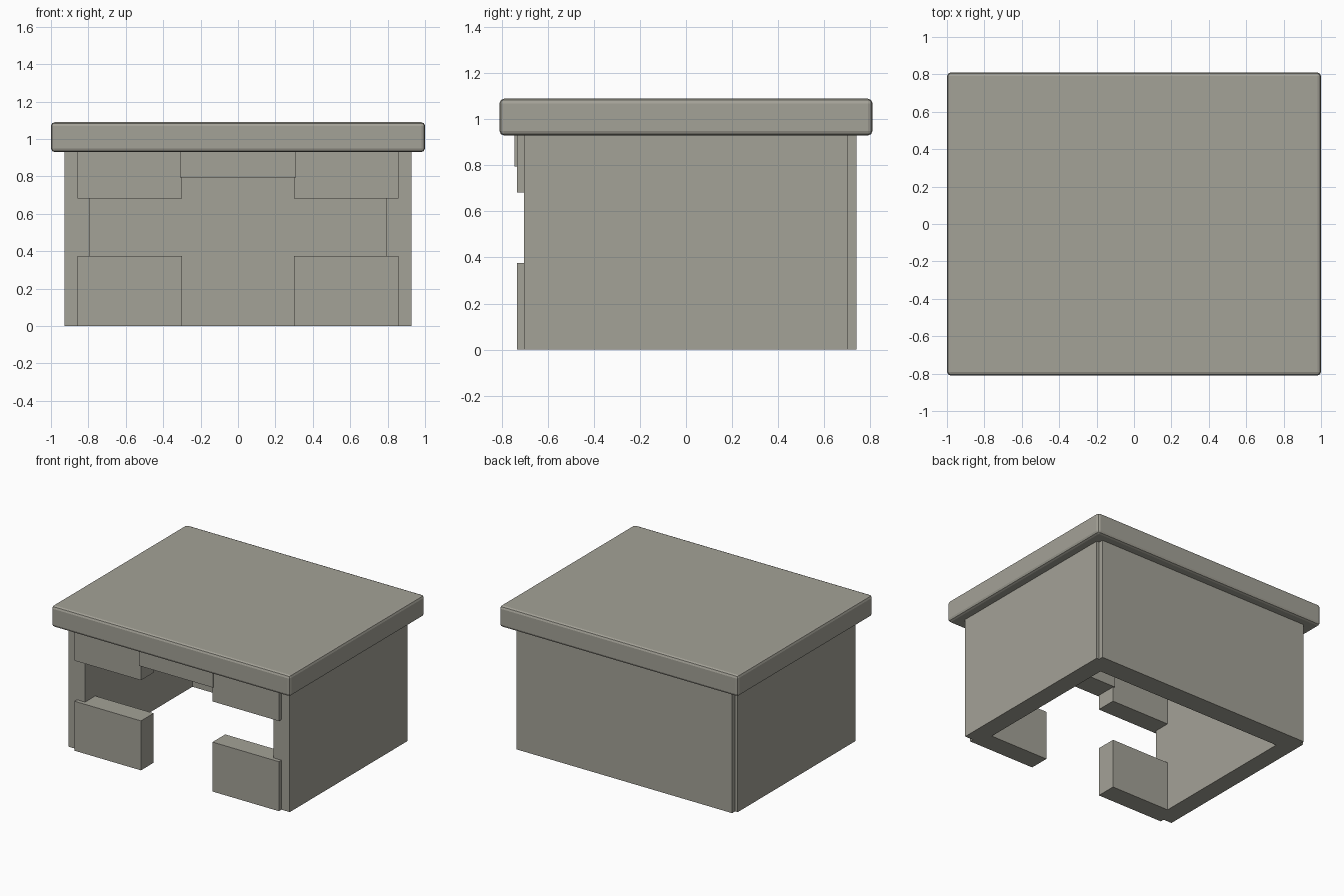
import bpy

if "Cube" in bpy.data.objects:
    bpy.data.objects.remove(bpy.data.objects["Cube"])

# Warm grey stone colour shared by every part
stone = bpy.data.materials.new("warm_grey")
stone.diffuse_color = (0.37, 0.36, 0.31, 1)
stone.use_nodes = True
stone.node_tree.nodes["Principled BSDF"].inputs["Base Color"].default_value = stone.diffuse_color


def box(name, x, y, z):
    """Box spanning the given (min, max) ranges."""
    bpy.ops.mesh.primitive_cube_add(size=1)
    ob = bpy.context.object
    ob.name = name
    lo, hi = zip(x, y, z)
    for v in ob.data.vertices:
        v.co = [hi[i] if v.co[i] > 0 else lo[i] for i in range(3)]
    ob.data.materials.append(stone)
    return ob


def mirror_x(ob):
    ob.modifiers.new("mirror", 'MIRROR').use_axis[0] = True
    return ob


EAVE = 0.93      # underside of the roof
INNER_Y = 0.582  # inner faces of front and back walls

# Flat roof slab with chamfered edges
roof = box("roof_slab", (-1, 1), (-0.81, 0.81), (EAVE, 1.09))
bev = roof.modifiers.new("bevel", 'BEVEL')
bev.width = 0.02
bev.segments = 2

# Side walls and back wall
mirror_x(box("side_walls", (0.79, 0.927), (-0.704, 0.704), (0, EAVE)))
box("back_wall", (-0.905, 0.905), (INNER_Y, 0.74), (0, EAVE))

# Front wall pieces around the doorway and window gaps
for name, z in (("front_lower_panels", (0, 0.375)),
                ("front_upper_panels", (0.683, EAVE))):
    mirror_x(box(name, (0.30, 0.857), (-0.734, -INNER_Y), z))

# Lintel above the doorway
box("door_lintel", (-0.31, 0.31), (-0.745, -0.574), (0.795, EAVE))
